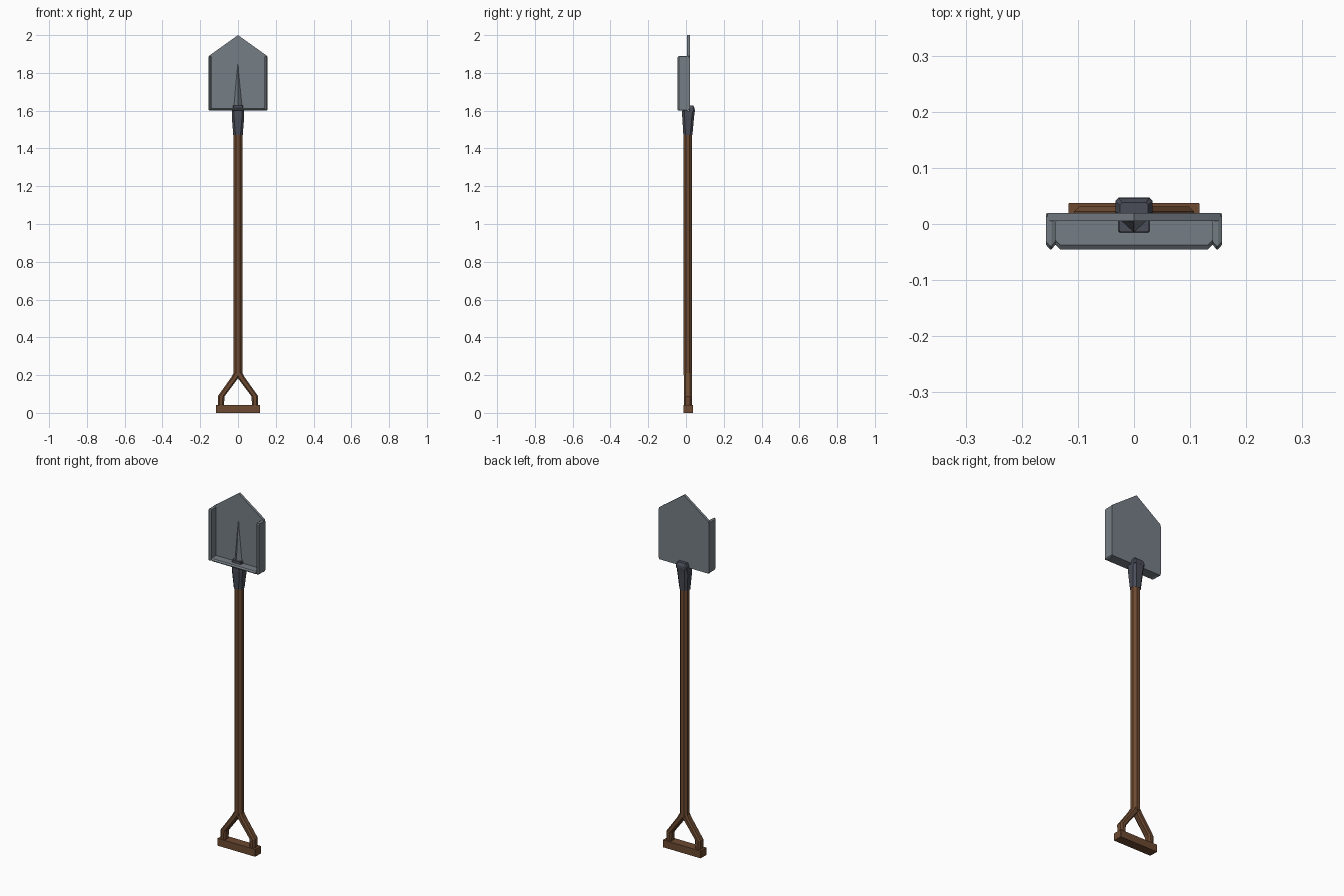
import bpy, bmesh

cube = bpy.data.objects.get("Cube")
if cube:
    bpy.data.objects.remove(cube, do_unlink=True)


def material(name, rgb):
    m = bpy.data.materials.new(name)
    m.use_nodes = True
    color = (*rgb, 1)
    m.diffuse_color = color
    m.node_tree.nodes["Principled BSDF"].inputs["Base Color"].default_value = color
    return m


wood = material("brown wood", (0.15, 0.068, 0.030))
steel = material("grey steel", (0.18, 0.21, 0.235))
dark = material("dark iron", (0.067, 0.074, 0.098))


def skin(name, rings, mat):
    """Closed, flat shaded solid through rings of equal length."""
    bm = bmesh.new()
    loops = [[bm.verts.new(p) for p in ring] for ring in rings]
    for a, b in zip(loops, loops[1:]):
        for i in range(len(a)):
            j = (i + 1) % len(a)
            bm.faces.new((a[i], a[j], b[j], b[i]))
    bm.faces.new(loops[0])
    bm.faces.new(loops[-1])
    bmesh.ops.remove_doubles(bm, verts=bm.verts, dist=0.00001)
    bmesh.ops.recalc_face_normals(bm, faces=bm.faces)
    mesh = bpy.data.meshes.new(name)
    bm.to_mesh(mesh)
    bm.free()
    mesh.materials.append(mat)
    obj = bpy.data.objects.new(name, mesh)
    bpy.context.collection.objects.link(obj)
    return obj


def outline(x0, x1, y0, y1, c):
    """Rectangle with corners cut by c."""
    return [(x0 + c, y0), (x1 - c, y0), (x1, y0 + c), (x1, y1 - c),
            (x1 - c, y1), (x0 + c, y1), (x0, y1 - c), (x0, y0 + c)]


def level(z, x0, x1, y0, y1, c):
    return [(x, y, z) for x, y in outline(x0, x1, y0, y1, c)]


# Blade plate with a pointed end
plate = [(-0.154, 1.6), (0.154, 1.6), (0.154, 1.89), (0, 2.0), (-0.154, 1.89)]
skin("blade", [[(x, y, z) for x, z in plate] for y in (0.005, 0.02)], steel)

# Side flanges with a bevelled rim
for side, s in (("left", 1), ("right", -1)):
    rings = []
    for x, inset in ((0.14, 0.008), (0.147, 0), (0.15, 0), (0.157, 0.008)):
        shape = outline(-0.045 + inset, 0.019, 1.6 + inset / 2, 1.89 - inset / 2, 0.006)
        rings.append([(s * x, y, z) for y, z in shape])
    skin(side + "_flange", rings, steel)

# Foot lip across the base of the blade
skin("foot_lip", [level(z, -0.14, 0.14, -0.045 + i, 0.012, 0.008)
                  for z, i in ((1.6, 0.008), (1.606, 0), (1.609, 0), (1.615, 0.008))], steel)

# Tapered ridge on the front of the blade
skin("blade_ridge", [
    [(-0.026, 0.008, 1.61), (0, -0.016, 1.61), (0.026, 0.008, 1.61)],
    [(-0.002, 0.008, 1.85), (0, 0.003, 1.85), (0.002, 0.008, 1.85)]], steel)

# Socket that clamps the blade, with a front tongue
skin("socket", [
    level(1.47, -0.025, 0.025, -0.014, 0.034, 0.012),
    level(1.57, -0.033, 0.033, -0.02, 0.043, 0.012),
    level(1.598, -0.033, 0.033, -0.02, 0.047, 0.012)], dark)
skin("socket_back", [
    level(1.595, -0.033, 0.033, 0.015, 0.047, 0.006),
    level(1.613, -0.033, 0.033, 0.015, 0.046, 0.006),
    level(1.628, -0.025, 0.025, 0.015, 0.038, 0.004)], dark)
skin("socket_tongue", [
    level(1.595, -0.029, 0.029, -0.018, 0.008, 0.003),
    level(1.628, -0.027, 0.027, -0.014, 0.008, 0.003)], dark)

# Eight sided shaft
skin("shaft", [level(z, -0.023, 0.023, -0.013, 0.033, 0.0135)
               for z in (0.2, 1.48)], wood)

# Forked arms down to the grip
for side, s in (("left", 1), ("right", -1)):
    path = ((0.004, 0.21, 0.02), (0.016, 0.188, 0.02),
            (0.089, 0.088, 0.018), (0.09, 0.03, 0.015))
    skin(side + "_fork_arm", [level(z, s * x - w, s * x + w, -0.011, 0.031, 0.009)
                              for x, z, w in path], wood)

# Cross grip
skin("grip", [level(z, -0.117, 0.117, -0.014, 0.037, 0.001)
              for z in (0, 0.041)], wood)
